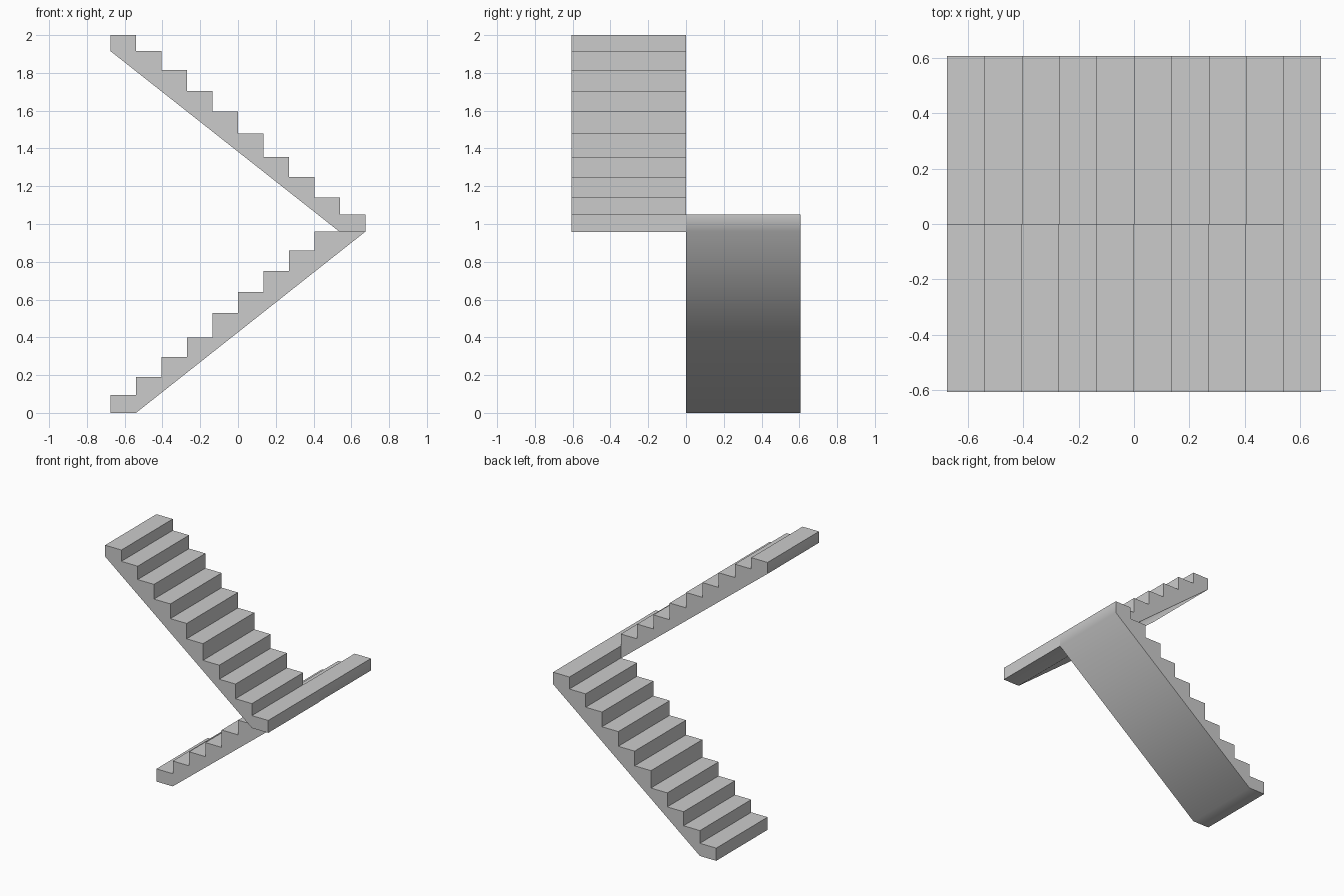
import bpy, bmesh, math

if "Cube" in bpy.data.objects:
    bpy.data.objects.remove(bpy.data.objects["Cube"])

TREAD = 0.135        # depth of one step
HALF = 0.675         # half length of a flight
WIDTH = 0.607        # width of a flight
LOWER = [0.095, 0.19, 0.295, 0.40, 0.53, 0.64, 0.75, 0.86, 0.96, 1.05]
UPPER = [2.0, 1.915, 1.815, 1.705, 1.595, 1.48, 1.355, 1.25, 1.14, 1.05]


def stepped_line(tops):
    """Zigzag of treads and risers from left to right."""
    pts = []
    for i, z in enumerate(tops):
        x = -HALF + i * TREAD
        pts += [(x, z), (x + TREAD, z)]
    return pts


def flight(name, profile, y0, y1):
    """Extrude an x/z side profile across the flight width."""
    bm = bmesh.new()
    side = bm.faces.new([bm.verts.new((x, y0, z)) for x, z in profile])
    new = bmesh.ops.extrude_face_region(bm, geom=[side])["geom"]
    verts = [v for v in new if isinstance(v, bmesh.types.BMVert)]
    bmesh.ops.translate(bm, verts=verts, vec=(0, y1 - y0, 0))
    bmesh.ops.recalc_face_normals(bm, faces=bm.faces)
    mesh = bpy.data.meshes.new(name)
    bm.to_mesh(mesh)
    bm.free()
    # smooth soffit, sharp steps
    mesh.shade_smooth()
    mesh.set_sharp_from_angle(angle=math.radians(60))
    obj = bpy.data.objects.new(name, mesh)
    bpy.context.collection.objects.link(obj)
    return obj


# Lower flight with the rear half of the landing
flight("lower_flight",
       stepped_line(LOWER) + [(HALF, 0.96), (-HALF + TREAD, 0), (-HALF, 0)],
       0, WIDTH)

# Upper flight with the front half of the landing
flight("upper_flight",
       stepped_line(UPPER) + [(HALF, 0.957), (HALF - TREAD, 0.957), (-HALF, 1.915)],
       -WIDTH, 0)
